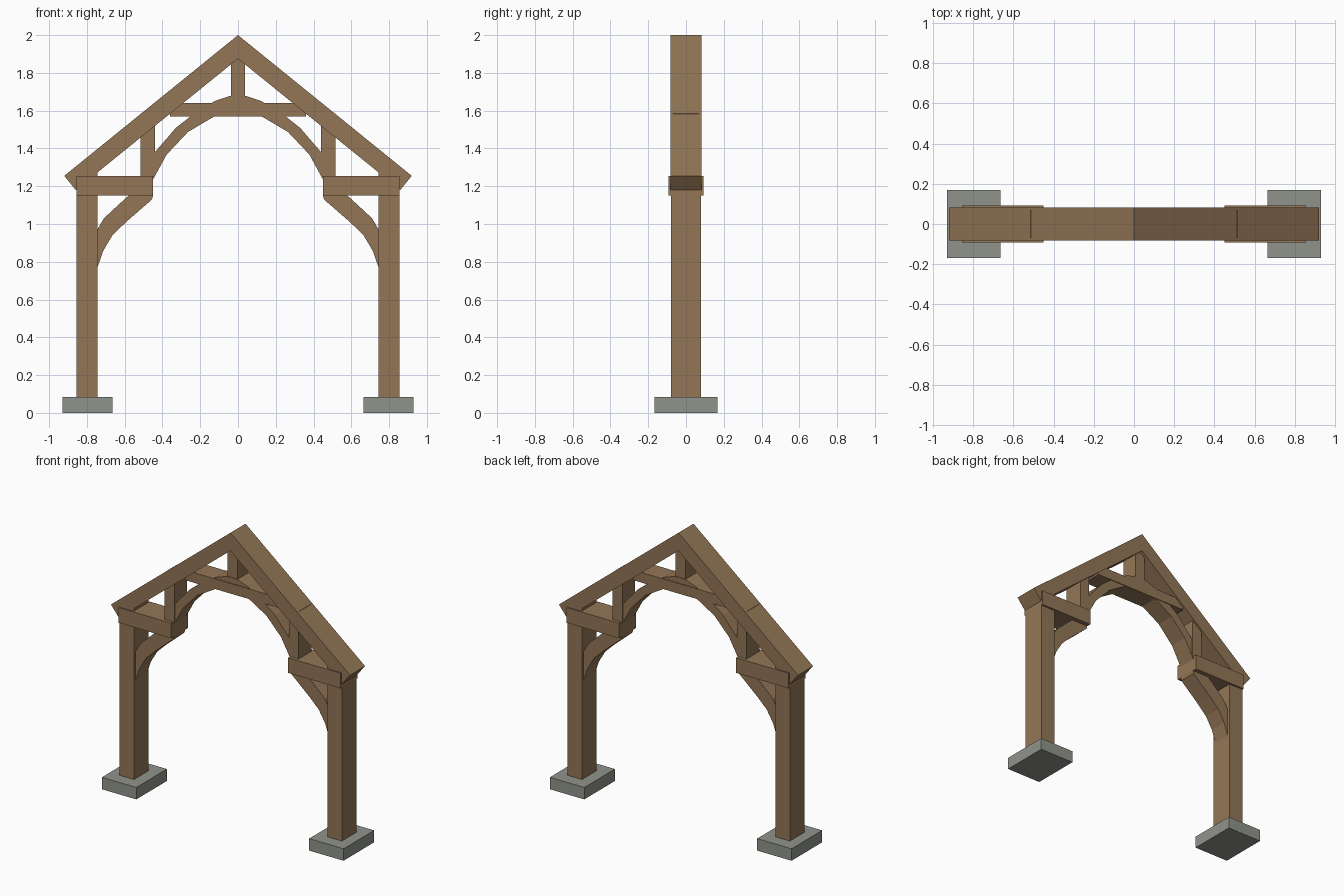
import bpy
import bmesh

cube = bpy.data.objects.get("Cube")
if cube:
    bpy.data.objects.remove(cube, do_unlink=True)


def make_material(name, color):
    mat = bpy.data.materials.new(name)
    mat.use_nodes = True
    mat.diffuse_color = color
    mat.node_tree.nodes["Principled BSDF"].inputs["Base Color"].default_value = color
    return mat


wood = make_material("oak_wood", (0.295, 0.183, 0.095, 1))
stone = make_material("grey_stone", (0.28, 0.295, 0.255, 1))


def slab(name, outline, half_depth, mat=wood):
    """Extrude an outline drawn in x and z symmetrically along y."""
    bm = bmesh.new()
    face = bm.faces.new([bm.verts.new((x, -half_depth, z)) for x, z in outline])
    moved = bmesh.ops.extrude_face_region(bm, geom=[face])["geom"]
    verts = [v for v in moved if isinstance(v, bmesh.types.BMVert)]
    bmesh.ops.translate(bm, verts=verts, vec=(0, 2 * half_depth, 0))
    bmesh.ops.recalc_face_normals(bm, faces=bm.faces)
    mesh = bpy.data.meshes.new(name)
    bm.to_mesh(mesh)
    bm.free()
    mesh.materials.append(mat)
    obj = bpy.data.objects.new(name, mesh)
    bpy.context.collection.objects.link(obj)
    return obj


def box(name, x0, x1, z0, z1, half_depth, mat=wood):
    return slab(name, [(x0, z0), (x1, z0), (x1, z1), (x0, z1)], half_depth, mat)


def pair(name, outline, half_depth, mat=wood):
    for side, sign in (("left", 1), ("right", -1)):
        slab(side + "_" + name, [(sign * x, z) for x, z in outline], half_depth, mat)


def box_pair(name, x0, x1, z0, z1, half_depth, mat=wood):
    pair(name, [(x0, z0), (x1, z0), (x1, z1), (x0, z1)], half_depth, mat)


# Footings, main posts and short beams
box_pair("footing", 0.665, 0.93, 0, 0.083, 0.168, stone)
box_pair("post", 0.745, 0.855, 0.083, 1.275, 0.08)
box_pair("hammer_beam", 0.45, 0.855, 1.15, 1.255, 0.093)

# Sloping rafters meeting at the ridge, square-cut at the eaves
pair("rafter", [(0, 2), (0.92, 1.255), (0.859, 1.18), (0, 1.875)], 0.083)

# Upright struts, collar and central post
box_pair("strut", 0.44, 0.515, 1.255, 1.584, 0.07)
box("collar_beam", -0.36, 0.36, 1.57, 1.64, 0.07)
box("king_post", -0.037, 0.037, 1.64, 1.92, 0.06)

# Curved braces under the short beams
pair("lower_brace", [
    (0.745, 0.767), (0.714, 0.857), (0.665, 0.94), (0.593, 1.01), (0.455, 1.13),
    (0.45, 1.15), (0.58, 1.15), (0.64, 1.095), (0.71, 1.03), (0.745, 0.97)], 0.062)

# Faceted arch between the short beams and the collar
pair("arch_brace", [
    (0, 1.615), (0.13, 1.567), (0.265, 1.487), (0.378, 1.367), (0.45, 1.235),
    (0.51, 1.255), (0.44, 1.38), (0.33, 1.508), (0.22, 1.595), (0.12, 1.652),
    (0.045, 1.677), (0, 1.68)], 0.065)
